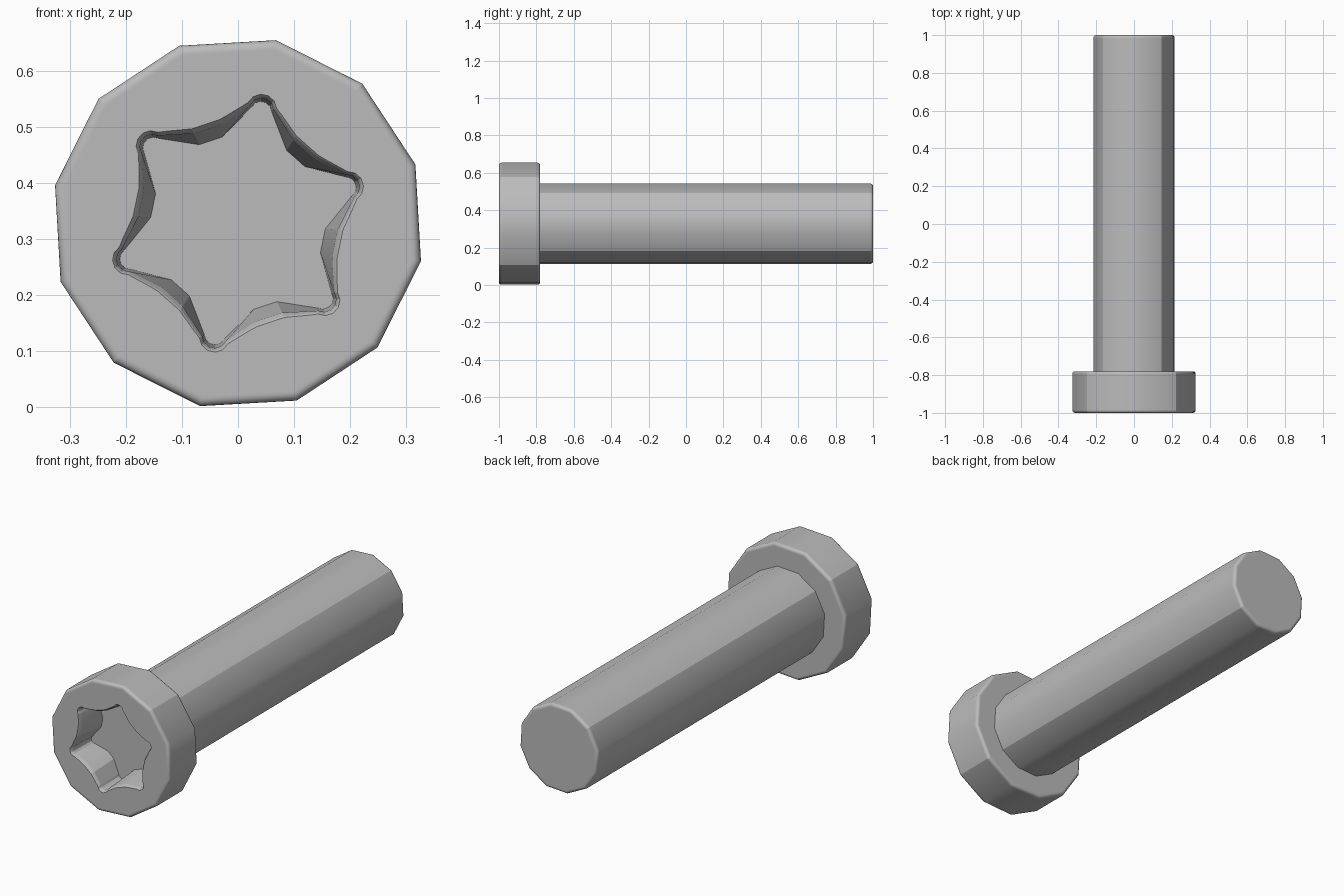
import bpy, bmesh
from math import sin, cos, radians, atan2, hypot

cube = bpy.data.objects.get("Cube")
if cube:
    bpy.data.objects.remove(cube)

SIDES = 12
TWIST = radians(18.3)
AXIS_Z = 0.328

steel = bpy.data.materials.new("steel_grey")
steel.use_nodes = True
GREY = (0.5, 0.5, 0.5, 1)
steel.diffuse_color = GREY
steel.node_tree.nodes["Principled BSDF"].inputs["Base Color"].default_value = GREY


def loft(name, rings, crease_every=0):
    """Skin rings of (radius, angle, y) points along the y axis and cap both ends."""
    bm = bmesh.new()
    rows = [[bm.verts.new((r * cos(a), y, AXIS_Z + r * sin(a))) for r, a, y in ring]
            for ring in rings]
    n = len(rows[0])
    for low, high in zip(rows, rows[1:]):
        for k in range(n):
            m = (k + 1) % n
            bm.faces.new((low[k], low[m], high[m], high[k]))
    bm.faces.new(rows[0])
    bm.faces.new(rows[-1])
    bmesh.ops.recalc_face_normals(bm, faces=bm.faces)
    # Hard lengthwise edges at regular columns
    if crease_every:
        for low, high in zip(rows, rows[1:]):
            for k in range(1, n, crease_every):
                bm.edges.get((low[k], high[k])).smooth = False
    mesh = bpy.data.meshes.new(name)
    bm.to_mesh(mesh)
    bm.free()
    mesh.materials.append(steel)
    obj = bpy.data.objects.new(name, mesh)
    bpy.context.collection.objects.link(obj)
    return obj


def rounded_prism(name, radius, y0, y1, bevel):
    """Twelve-sided prism with rounded rims and support loops."""
    steps = 4
    arc = [(1 - cos(radians(90 * i / steps)), 1 - sin(radians(90 * i / steps)))
           for i in range(steps + 1)]
    start = [(radius - bevel * v, y0 + bevel * u) for u, v in arc]
    start = [(radius - bevel * 1.3, y0)] + start + [(radius, y0 + bevel * 1.3)]
    end = [(r, y0 + y1 - y) for r, y in reversed(start)]
    rings = [[(r, TWIST + radians(360 * k / SIDES), y) for k in range(SIDES)]
             for r, y in start + end]
    return loft(name, rings, crease_every=3)


def star_ring(y, tip, valley, width):
    """Six-pointed star with rounded tips and blunt valleys."""
    points = []
    for j in range(6):
        base = TWIST + radians(60 * j)
        tip_points = [(tip - width + width * cos(radians(t)), width * sin(radians(t)))
                      for t in (-75, -45, -15, 15, 45, 75)]
        points += [(hypot(u, v), base + atan2(v, u), y) for u, v in tip_points]
        points += [(valley, base + radians(d), y) for d in (22, 38)]
    return points


def finish(obj):
    bpy.ops.object.select_all(action='DESELECT')
    obj.select_set(True)
    bpy.context.view_layer.objects.active = obj
    for mod in list(obj.modifiers):
        bpy.ops.object.modifier_apply(modifier=mod.name)
    bpy.ops.object.shade_smooth_by_angle(angle=radians(40), keep_sharp_edges=True)


# Threadless shaft, slightly sunk into the head
shaft = rounded_prism("shaft", 0.219, -0.8, 1.0, 0.014)
finish(shaft)

# Head with a tapered star socket
head = rounded_prism("head", 0.333, -1.0, -0.78, 0.014)
cutter = loft("socket_cutter", [
    star_ring(-1.01, 0.242, 0.196, 0.032),
    star_ring(-0.996, 0.231, 0.184, 0.025),
    star_ring(-0.985, 0.227, 0.178, 0.022),
    star_ring(-0.85, 0.221, 0.156, 0.019),
])
cutter.hide_render = True
cut = head.modifiers.new("socket", 'BOOLEAN')
cut.operation = 'DIFFERENCE'
cut.solver = 'EXACT'
cut.object = cutter
finish(head)
bpy.data.objects.remove(cutter)
